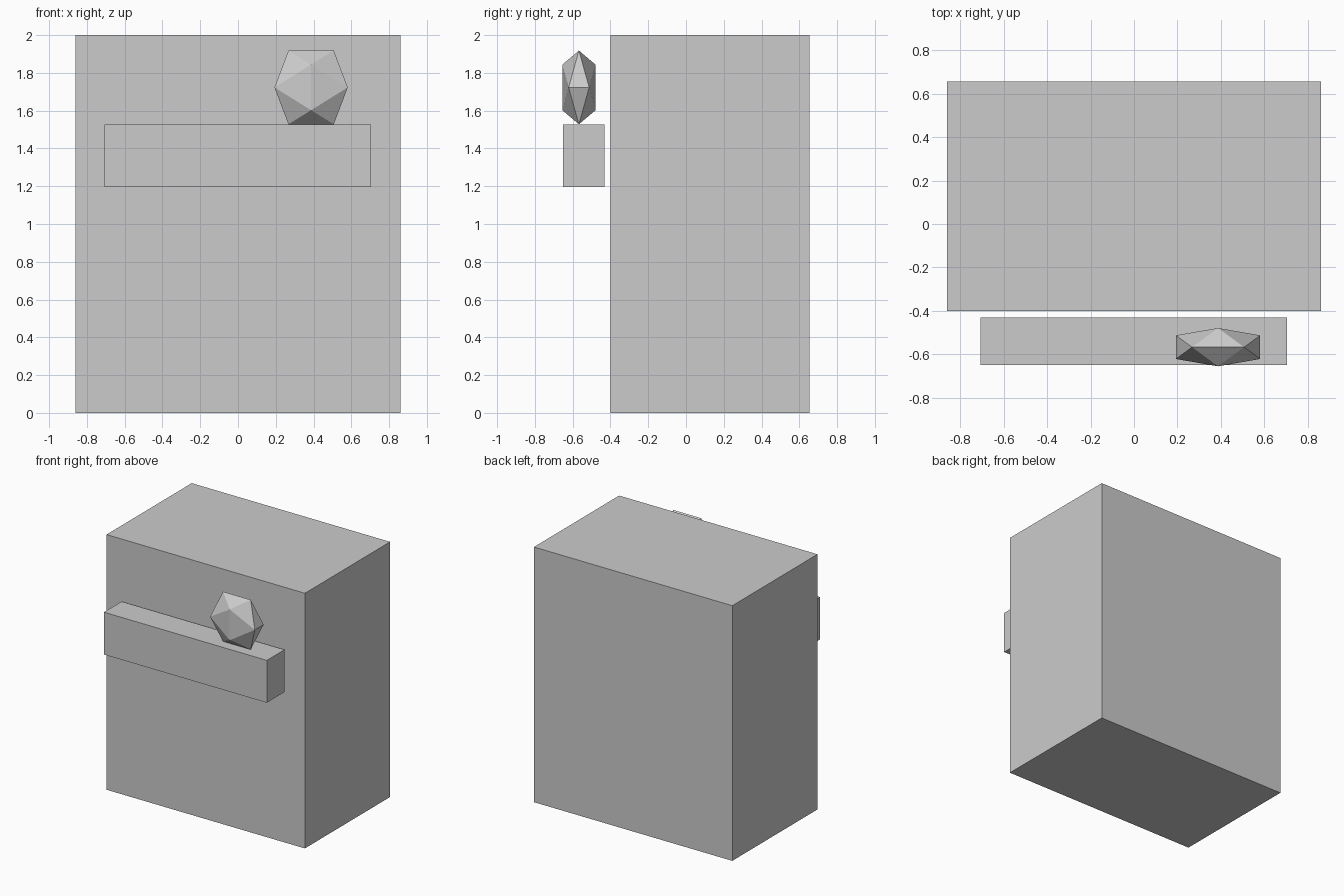
import bpy, bmesh
from math import sqrt

if "Cube" in bpy.data.objects:
    bpy.data.objects.remove(bpy.data.objects["Cube"])


def finish(name, bm):
    bmesh.ops.recalc_face_normals(bm, faces=bm.faces)
    mesh = bpy.data.meshes.new(name)
    bm.to_mesh(mesh)
    bm.free()
    ob = bpy.data.objects.new(name, mesh)
    bpy.context.collection.objects.link(ob)
    return ob


def box(name, lo, hi):
    bm = bmesh.new()
    bmesh.ops.create_cube(bm, size=1)
    for v in bm.verts:
        for i in range(3):
            v.co[i] = (lo[i] + hi[i]) / 2 + v.co[i] * (hi[i] - lo[i])
    return finish(name, bm)


def icosahedron(name, centre, half):
    # corners of three crossed golden rectangles, top edge running along x
    k = 2 / (1 + sqrt(5))
    bm = bmesh.new()
    for a in (-1, 1):
        for b in (-1, 1):
            for p in ((a * k, 0, b), (a, b * k, 0), (0, a, b * k)):
                bm.verts.new([c + h * q for c, h, q in zip(centre, half, p)])
    bmesh.ops.convex_hull(bm, input=bm.verts[:])
    return finish(name, bm)


# Main block
box("cabinet_body", (-0.86, -0.40, 0), (0.86, 0.655, 2))

# Floating bar in front of the block
box("front_bar", (-0.707, -0.65, 1.196), (0.705, -0.431, 1.528))

# Flattened faceted knob resting on the bar
icosahedron("faceted_knob", (0.387, -0.567, 1.723), (0.194, 0.088, 0.195))
